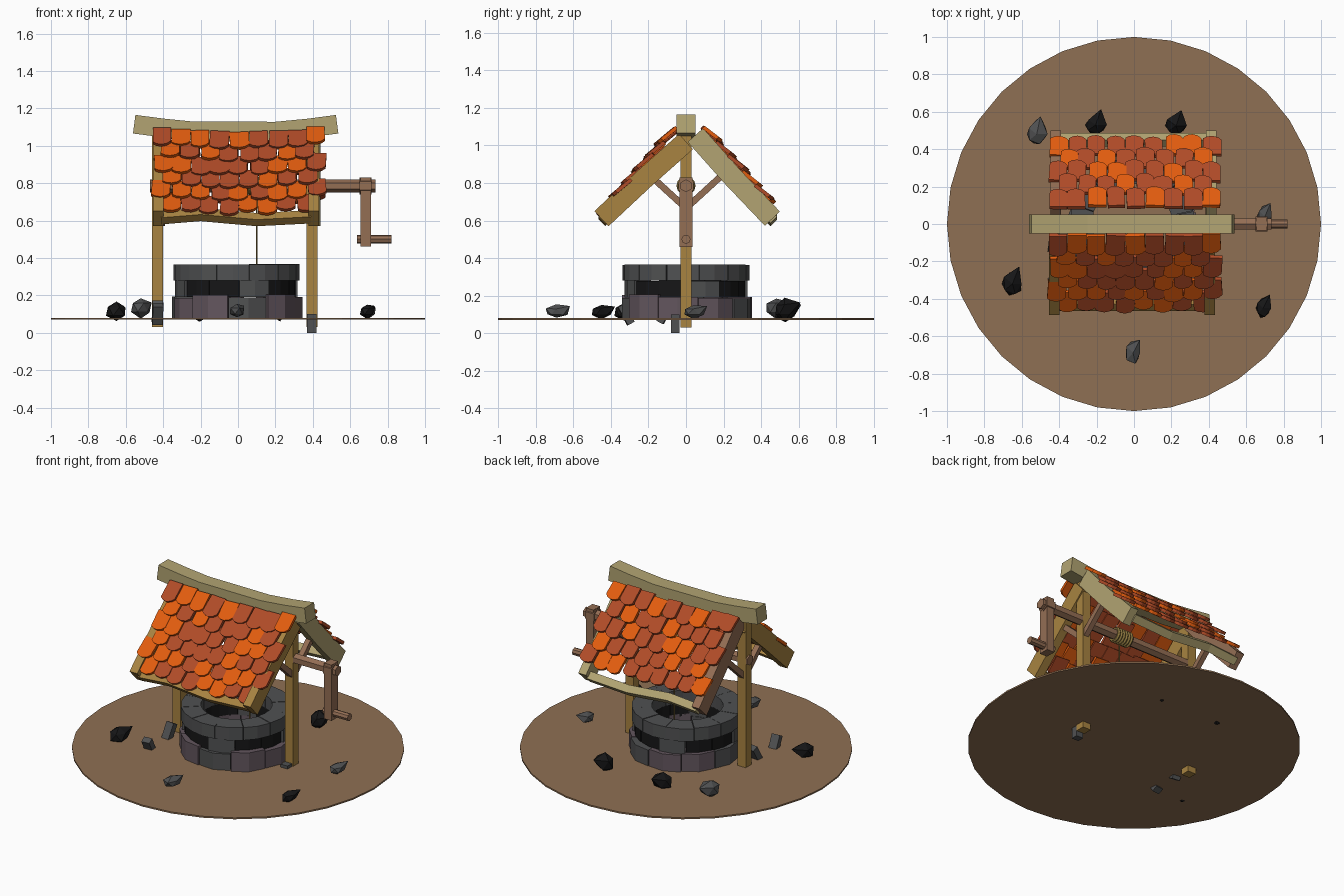
import bpy, bmesh, math, random
from mathutils import Vector, Matrix, Euler

if "Cube" in bpy.data.objects:
    bpy.data.objects.remove(bpy.data.objects["Cube"])
random.seed(7)
R = random.uniform


def mat(name, rgb):
    m = bpy.data.materials.new(name)
    m.diffuse_color = [((c / 255 + .055) / 1.055) ** 2.4 if c > 10 else c / 255 / 12.92 for c in rgb] + [1]
    m.use_nodes = True
    m.node_tree.nodes["Principled BSDF"].inputs["Base Color"].default_value = m.diffuse_color
    return m


DIRT = mat("dirt", (143, 112, 83))
OAK = mat("oak wood", (168, 131, 65))
PALE = mat("pale wood", (178, 164, 114))
BROWN = mat("brown wood", (148, 110, 84))
RED = mat("red tile", (176, 75, 39))
ORANGE = mat("orange tile", (226, 92, 14))
GREY = mat("grey stone", (80, 81, 82))
PURPLE = mat("purple stone", (99, 86, 94))
BLACK = mat("black stone", (22, 22, 23))
ROPE = mat("rope", (140, 118, 62))


def finish(bm, name, *mats):
    bmesh.ops.recalc_face_normals(bm, faces=bm.faces[:])
    me = bpy.data.meshes.new(name)
    bm.to_mesh(me)
    bm.free()
    for m in mats:
        me.materials.append(m)
    ob = bpy.data.objects.new(name, me)
    bpy.context.collection.objects.link(ob)
    return ob


def loft(bm, rings, mi=0):
    """Skin closed rings of points and cap both ends."""
    vs = [[bm.verts.new(p) for p in r] for r in rings]
    n = len(vs[0])
    fs = [bm.faces.new(vs[0]), bm.faces.new(vs[-1][::-1])]
    for a, b in zip(vs, vs[1:]):
        fs += [bm.faces.new((a[i], a[(i + 1) % n], b[(i + 1) % n], b[i])) for i in range(n)]
    for f in fs:
        f.material_index = mi


def beam(name, pts, side, w, d, m):
    """Rectangular timber swept along points; w is measured along side."""
    pts = [Vector(p) for p in pts]
    s = Vector(side).normalized() * w / 2
    rings = []
    for i, p in enumerate(pts):
        t = pts[min(i + 1, len(pts) - 1)] - pts[max(i - 1, 0)]
        u = t.cross(s).normalized() * d / 2
        rings.append([p + s + u, p - s + u, p - s - u, p + s - u])
    bm = bmesh.new()
    loft(bm, rings)
    return finish(bm, name, m)


def rod(name, a, b, r, n, m):
    a, b = Vector(a), Vector(b)
    bm = bmesh.new()
    rot = (b - a).to_track_quat('Z', 'Y').to_matrix().to_4x4()
    bmesh.ops.create_cone(bm, cap_ends=True, segments=n, radius1=r, radius2=r, depth=(b - a).length,
                          matrix=Matrix.Translation((a + b) / 2) @ rot)
    return finish(bm, name, m)


# ground disc
rod("ground_disc", (0, 0, .07), (0, 0, .08), 1, 32, DIRT)


# well wall: three courses of separate stones
def course(name, z0, z1, ro, ri, n, off, jit, pick):
    bm = bmesh.new()
    for k in range(n):
        mi = pick(k)
        o = ro + R(-jit, jit) - (.012 if mi == 2 else 0)
        top = z1 + R(-jit, jit)
        a0 = (k + off) * 2 * math.pi / n
        rings = []
        for j in range(3):
            a = a0 + (.01 + j / 2 * .98) * 2 * math.pi / n
            c, s = math.cos(a), math.sin(a)
            oj = o + (jit if j == 1 else 0)
            rings.append([(ri * c - .01, ri * s, z0), (oj * c - .01, oj * s, z0),
                          (oj * c - .01, oj * s, top), (ri * c - .01, ri * s, top)])
        loft(bm, rings, mi)
    finish(bm, name, GREY, PURPLE, BLACK)


course("well_base_course", .075, .195, .345, .22, 10, .3, .012, lambda k: 1 if k % 3 != 1 else 0)
course("well_middle_course", .19, .28, .328, .22, 12, .1, .002, lambda k: 2 if k % 3 != 0 else 0)
course("well_top_course", .28, .365, .335, .215, 12, .4, .002, lambda k: 0)

# posts
beam("left_post", [(-.43, 0, .03), (-.43, 0, 1.08)], (1, 0, 0), .06, .06, OAK)
beam("right_post", [(.395, 0, .03), (.395, 0, 1.08)], (1, 0, 0), .06, .06, OAK)

# sagging ridge beam
beam("ridge_beam", [(-.555, 0, 1.115), (-.4, 0, 1.095), (-.25, 0, 1.08), (.2, 0, 1.078), (.38, 0, 1.095),
                    (.53, 0, 1.115)], (0, 1, 0), .1, .1, PALE)

# rafters
for name, x, m, s in (("front_left_rafter", -.427, OAK, -1), ("front_right_rafter", .405, OAK, -1),
                      ("back_left_rafter", -.418, BROWN, 1), ("back_right_rafter", .413, PALE, 1)):
    top, mid, low = ((0, 1.02), (-.22, .825), (-.45, .61)) if s < 0 else ((.05, 1.055), (.25, .83), (.46, .61))
    beam(name, [(x, *top), (x, *mid), (x, *low)], (1, 0, 0), .056, .11, m)

# eave beams
for name, y, m in (("front_eave", -.43, OAK), ("back_eave", .45, PALE)):
    beam(name, [(-.41, y, .615), (-.2, y, .632), (.1, y, .605), (.39, y, .62)], (0, 1, 1), .05, .05, m)

# braces from posts to rafters
for tag, x in (("left", -.425), ("right", .4)):
    for side, s in (("front", -1), ("back", 1)):
        beam(f"{tag}_{side}_brace", [(x, s * .005, .67), (x, s * .18, .83)], (1, 0, 0), .035, .035, BROWN)


# roof tiles: overlapping rows with rounded lower ends
def roof(name, top, low, rows, length, gap):
    bm = bmesh.new()
    top, low = Vector((0, *top)), Vector((0, *low))
    dn = (low - top).normalized()
    nrm = dn.cross(Vector((1, 0, 0)))
    if nrm.z < 0:
        nrm = -nrm
    span = (low - top).length
    shape = [(-.5, 0), (.5, 0), (.5, .78), (.3, .93), (0, 1), (-.3, .96), (-.5, .86)]
    for r in range(rows):
        n = 9 if r % 2 == 0 else 8
        x0 = -.45 if n == 9 else -.4
        for c in range(n):
            x = x0 + c * .103 + .045 + R(-.006, .006)
            start = r * (span - length) / (rows - 1) + R(-.008, .008)
            sag = -.022 * (1 - (x / .45) ** 2)
            w = .1 - gap + R(-.004, .004)
            ln = length + R(-.008, .008)
            ang = R(-.06, .06)
            lift = R(.0, .006)
            rings = []
            for h in (0, .02):
                ring = []
                for u, v in shape:
                    uu, vv = u * w, v * ln
                    px = x + uu * math.cos(ang) - vv * math.sin(ang)
                    pv = start + uu * math.sin(ang) + vv * math.cos(ang)
                    ring.append(Vector((px, 0, sag)) + top + dn * pv + nrm * (h + lift + .022 * v - .012))
                rings.append(ring)
            loft(bm, rings, 1 if random.random() < .3 else 0)
    finish(bm, name, RED, ORANGE)


roof("front_roof_tiles", (-.055, 1.095), (-.445, .645), 6, .135, 0)
roof("back_roof_tiles", (.09, 1.1), (.45, .70), 5, .125, .004)

# winch: axle, hub, crank arm, handle
rod("axle", (-.47, 0, .785), (.735, 0, .785), .034, 6, BROWN)
rod("axle_hub", (.65, 0, .785), (.715, 0, .785), .045, 6, BROWN)
beam("crank_arm", [(.683, 0, .46), (.683, 0, .83)], (1, 0, 0), .055, .068, BROWN)
rod("crank_handle", (.635, 0, .5), (.82, 0, .5), .024, 8, BROWN)

# rope coil and hanging rope
for i in range(6):
    bpy.ops.mesh.primitive_torus_add(major_segments=12, minor_segments=5, major_radius=.04, minor_radius=.011,
                                     location=(.05 + i * .02, 0, .785), rotation=(0, math.pi / 2, 0))
    bpy.context.object.name = f"rope_coil_{i + 1}"
    bpy.context.object.data.materials.append(ROPE)
rod("hanging_rope", (.1, -.02, .09), (.1, -.02, .78), .005, 6, ROPE)


# scattered rocks: faceted lumps drawn out to a tip
def rock(name, loc, size, tip, m):
    bm = bmesh.new()
    bmesh.ops.create_icosphere(bm, subdivisions=1, radius=1)
    far = Vector(tip).normalized()
    best = max(bm.verts, key=lambda v: v.co.dot(far))
    for v in bm.verts:
        v.co *= R(.85, 1.1)
    best.co = far * 1.6
    for v in bm.verts:
        v.co = Vector([a * b for a, b in zip(v.co, size)]) + Vector(loc)
    finish(bm, name, m)


rock("rock_front", (-.005, -.69, .115), (.045, .065, .036), (.6, .8, .6), GREY)
rock("rock_front_right", (.69, -.45, .115), (.045, .06, .04), (.6, .9, .5), BLACK)
rock("rock_right", (.70, .04, .115), (.045, .06, .036), (.5, .9, .6), GREY)
rock("rock_back_right", (.225, .525, .125), (.062, .06, .06), (.3, .9, .4), BLACK)
rock("rock_back", (-.205, .53, .115), (.062, .06, .06), (.3, .9, .4), BLACK)
rock("rock_back_left", (-.52, .48, .135), (.06, .065, .055), (.2, .9, .3), GREY)
rock("rock_left", (-.65, -.32, .115), (.06, .068, .05), (.4, .9, .4), BLACK)


# small tilted slabs by the posts
def slab(name, loc, rot, size):
    bm = bmesh.new()
    bmesh.ops.create_cube(bm, size=1, matrix=Matrix.LocRotScale(Vector(loc), Euler(rot), Vector(size)))
    finish(bm, name, GREY)


slab("slab_left_front", (-.43, -.32, .10), (.5, 0, .1), (.055, .04, .11))
slab("slab_left_post", (-.43, -.11, .11), (-.5, 0, -.1), (.055, .04, .12))
slab("slab_right_post", (.395, -.058, .05), (0, 0, 0), (.05, .045, .1))
